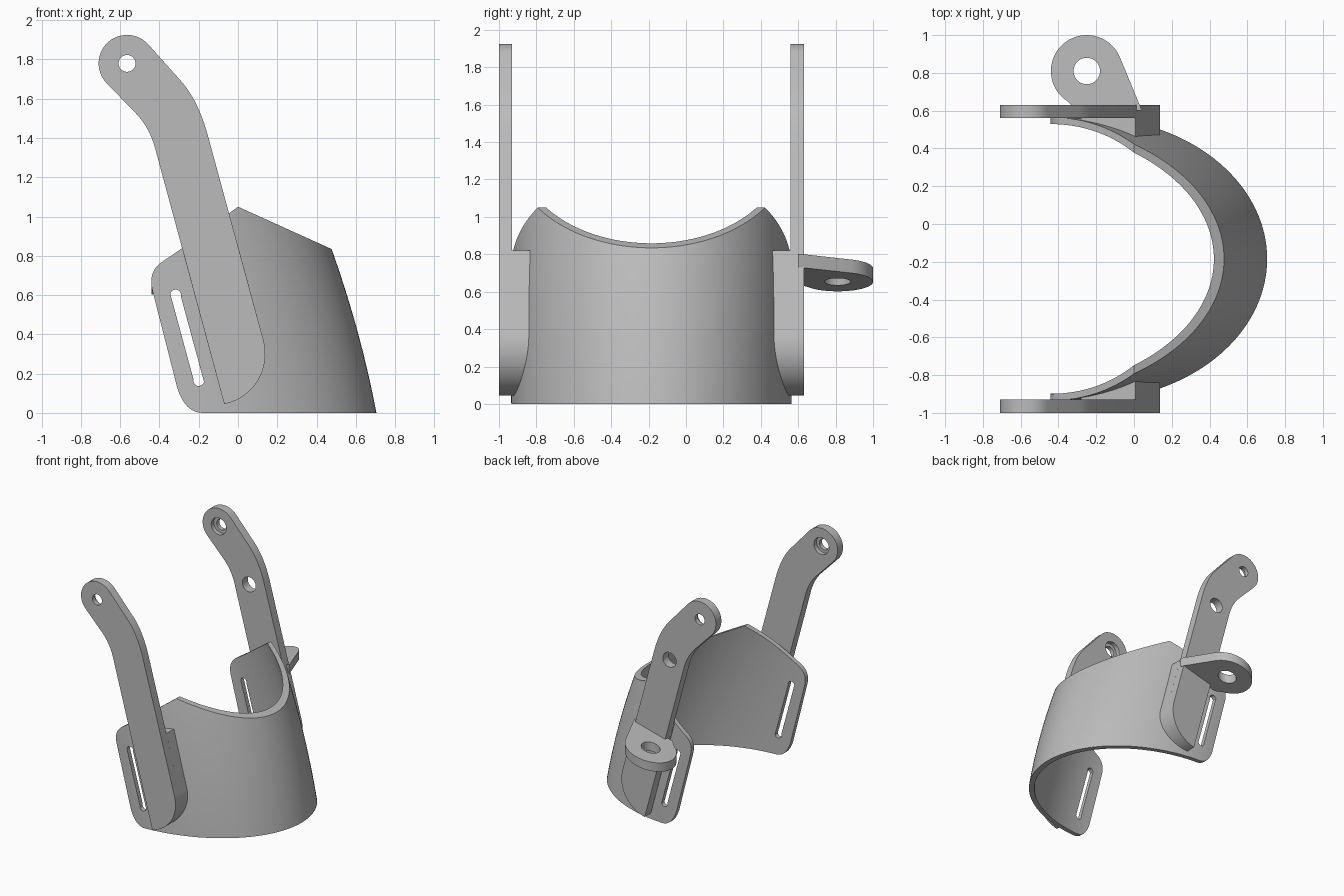
import bpy, bmesh, math
from mathutils import Vector

cube = bpy.data.objects.get("Cube")
if cube:
    bpy.data.objects.remove(cube)

grey = bpy.data.materials.new("plain grey")
grey.use_nodes = True
grey.diffuse_color = (0.5, 0.5, 0.5, 1)
grey.node_tree.nodes["Principled BSDF"].inputs["Base Color"].default_value = (0.5, 0.5, 0.5, 1)

MID_Y = -0.185       # symmetry plane of cuff and arms


def loft(name, rings):
    """Closed solid through a list of matching point rings."""
    bm = bmesh.new()
    rows = [[bm.verts.new(p) for p in ring] for ring in rings]
    n = len(rows[0])
    for a, b in zip(rows, rows[1:]):
        for i in range(n):
            j = (i + 1) % n
            bm.faces.new((a[i], a[j], b[j], b[i]))
    bm.faces.new(rows[0])
    bm.faces.new(rows[-1])
    bmesh.ops.recalc_face_normals(bm, faces=bm.faces)
    mesh = bpy.data.meshes.new(name)
    bm.to_mesh(mesh)
    bm.free()
    mesh.materials.append(grey)
    ob = bpy.data.objects.new(name, mesh)
    bpy.context.collection.objects.link(ob)
    return ob


def side_prism(name, pts, y0, y1):
    return loft(name, [[(x, y, z) for x, z in pts] for y in (y0, y1)])


def boolean(ob, cutter, operation="DIFFERENCE"):
    mod = ob.modifiers.new("cut", "BOOLEAN")
    mod.operation, mod.solver, mod.object = operation, "EXACT", cutter
    bpy.context.view_layer.objects.active = ob
    bpy.ops.object.modifier_apply(modifier=mod.name)
    bpy.data.objects.remove(cutter)


def smooth(ob):
    bpy.ops.object.select_all(action="DESELECT")
    ob.select_set(True)
    bpy.context.view_layer.objects.active = ob
    bpy.ops.object.shade_smooth_by_angle(angle=math.radians(30))


def arc(cx, cy, r, start, end, n=24):
    angles = [math.radians(start + (end - start) * i / n) for i in range(n + 1)]
    return [(cx + r * math.cos(a), cy + r * math.sin(a)) for a in angles]


def circle(cx, cy, r):
    return arc(cx, cy, r, 0, 360, 40)[:-1]


def bend(a, b, c, n=10):
    a, b, c = Vector(a), Vector(b), Vector(c)
    return [tuple(a * (1 - t) ** 2 + b * 2 * t * (1 - t) + c * t * t)
            for t in (i / n for i in range(n + 1))]


# Cuff: leaning elliptical shell trimmed by a side profile
def half_ellipse(a, b, reach):
    return [(-0.25 + a * x, b * y) for x, y in arc(0, 0, 1, -reach, reach, 80)]


def lean(section, name):
    levels = [-0.05 + 1.2 * i / 16 for i in range(17)]
    return loft(name, [[(x - 0.19 * z - 0.1 * z * z, MID_Y + y, z) for x, y in section]
                       for z in levels])


cuff = lean(half_ellipse(0.955, 0.75, 100) + half_ellipse(0.91, 0.714, 100)[::-1], "cuff")
outline = ([(0.9, 0), (0.9, 0.643), (0, 1.05), (-0.29, 0.835)]
           + bend((-0.4, 0.76), (-0.458, 0.71), (-0.435, 0.62))
           + bend((-0.31, 0.13), (-0.27, 0.0), (-0.18, 0)))
boolean(cuff, side_prism("cuff_trim", outline, -1.5, 1.5), "INTERSECT")

# Strap slots through both ends of the cuff
slot = arc(-0.318, 0.6, 0.028, -15, 165, 10) + arc(-0.2, 0.165, 0.028, 165, 345, 10)
boolean(cuff, side_prism("slot_cutter", slot, -1.5, 1.5))
smooth(cuff)

# Arm outline, split into upper and lower runs
foot = (bend((0.13, 0.37), (0.155, 0.27), (0.11, 0.18))
        + bend((0.11, 0.18), (0.05, 0.07), (-0.07, 0.045))[1:])
arm_outline = (arc(-0.565, 1.78, 0.145, 222, 42)
               + bend((-0.29, 1.69), (-0.2, 1.59), (-0.15, 1.4)) + foot
               + bend((-0.42, 1.34), (-0.445, 1.44), (-0.51, 1.515)))
block_outline = [(0.008, 0.82)] + foot + [(-0.28, 0.82)]

for side, label in ((-1, "front"), (1, "back")):
    def at(d):
        return MID_Y + side * d

    arm = side_prism(label + "_arm", arm_outline, at(0.745), at(0.815))
    boolean(arm, side_prism("pivot_cutter", circle(-0.565, 1.78, 0.043), at(0.6), at(0.9)))
    boolean(arm, side_prism("recess_cutter", circle(-0.565, 1.78, 0.068), at(0.6), at(0.78)))
    if side > 0:
        boolean(arm, side_prism("hole_cutter", circle(-0.293, 1.38, 0.06), at(0.6), at(0.9)))
    smooth(arm)

    # Thick foot joining the arm to the cuff wall
    block = side_prism(label + "_arm_foot", block_outline, at(0.745), at(0.6))
    inside = [(-0.7, -0.73)] + half_ellipse(0.93, 0.73, 90) + [(-0.7, 0.73)]
    boolean(block, lean(inside, "inside_cutter"))
    smooth(block)


# Tilted eyelet tab on the back arm
def tilted(pts, drop):
    return [(x, y, 0.8 + 0.268 * (x - 0.03) - drop) for x, y in pts]


tab_outline = [(-0.3, 0.6), (0.04, 0.6), (0.03, 0.63)] + arc(-0.25, 0.81, 0.19, 24, 238, 36)
tab = loft("eyelet_tab", [tilted(tab_outline, d) for d in (0, 0.072)])
boolean(tab, loft("eyelet_cutter", [tilted(circle(-0.25, 0.81, 0.07), d) for d in (-0.1, 0.2)]))
smooth(tab)
